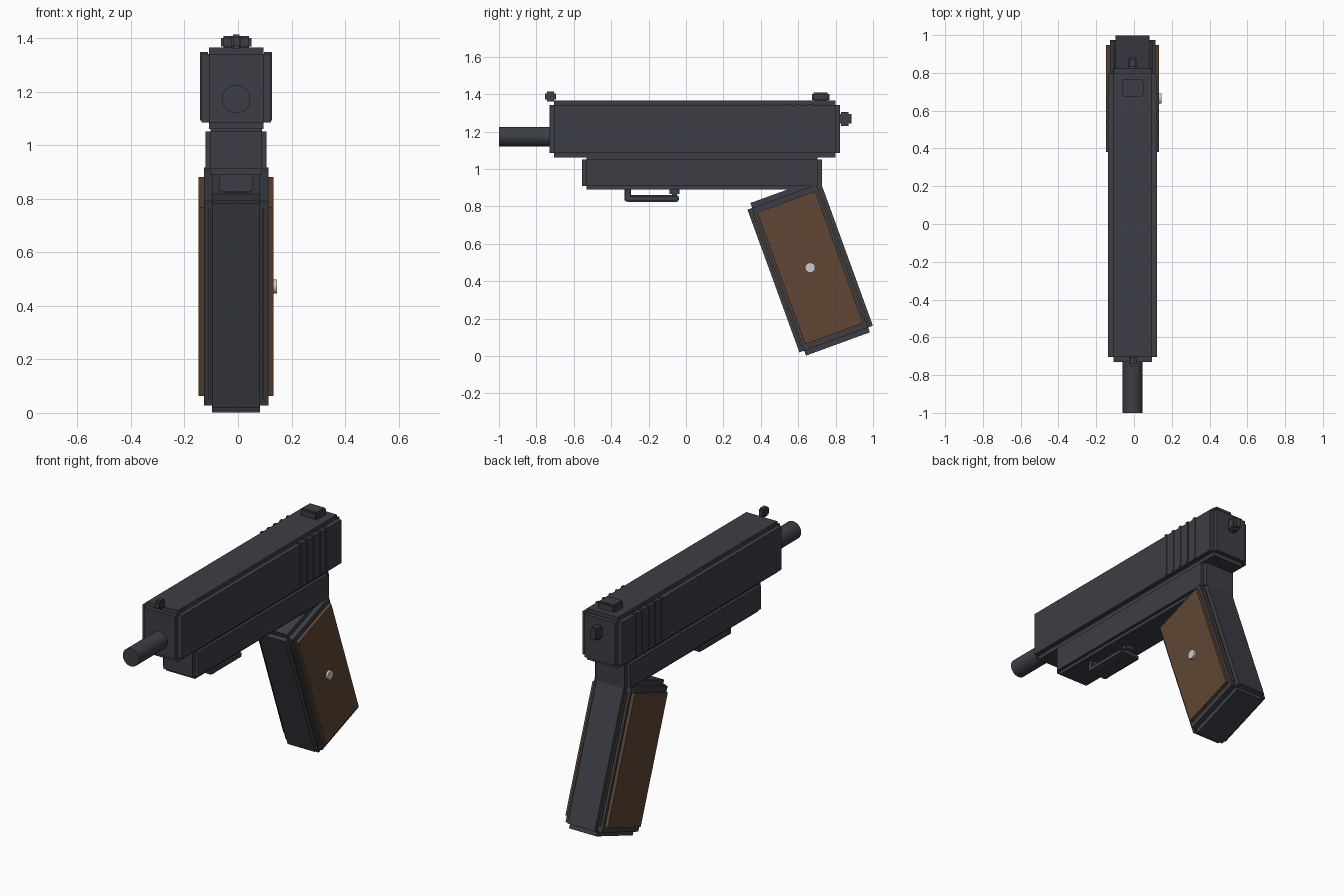
import bpy, bmesh, math
from mathutils import Vector, Matrix

if "Cube" in bpy.data.objects:
    bpy.data.objects.remove(bpy.data.objects["Cube"])

CX = -0.007                      # mid-plane of the body
TILT = Matrix.Rotation(math.radians(20), 4, 'X')
GRIP = Matrix.Translation((CX, 0.664, 0.472)) @ TILT


def material(name, rgb):
    m = bpy.data.materials.new(name)
    m.diffuse_color = (*rgb, 1)
    m.use_nodes = True
    m.node_tree.nodes["Principled BSDF"].inputs["Base Color"].default_value = m.diffuse_color
    return m


STEEL = material("dark_steel", (0.045, 0.049, 0.06))
WOOD = material("brown_wood", (0.115, 0.062, 0.035))
SILVER = material("silver", (0.6, 0.6, 0.6))


def finish(name, bm, mat, matrix):
    bmesh.ops.recalc_face_normals(bm, faces=bm.faces[:])
    me = bpy.data.meshes.new(name)
    bm.to_mesh(me)
    bm.free()
    me.materials.append(mat)
    ob = bpy.data.objects.new(name, me)
    bpy.context.collection.objects.link(ob)
    ob.matrix_world = matrix
    return ob


def block(name, lo, hi, step=None, mat=STEEL, matrix=Matrix.Translation((CX, 0, 0))):
    """Box from lo to hi; with step, every face is a raised plate, leaving notched edges."""
    lo, hi = Vector(lo), Vector(hi)
    step = Vector(step or (0, 0, 0))
    bm = bmesh.new()
    bmesh.ops.create_cube(bm, size=1)
    size = hi - lo - 2 * step
    bmesh.ops.transform(bm, verts=bm.verts[:],
                        matrix=Matrix.Translation((lo + hi) / 2) @ Matrix.Diagonal((*size, 1)))
    if step.length:
        bm.normal_update()
        plates = bmesh.ops.extrude_discrete_faces(bm, faces=bm.faces[:])["faces"]
        for f in plates:
            n = f.normal.copy()
            move = Vector(n[i] * step[i] for i in range(3))
            bmesh.ops.translate(bm, verts=f.verts[:], vec=move)
    return finish(name, bm, mat, matrix)


def rod(name, radius, length, mat, matrix, sides=32):
    bm = bmesh.new()
    bmesh.ops.create_cone(bm, cap_ends=True, segments=sides, radius1=radius,
                          radius2=radius, depth=length)
    ob = finish(name, bm, mat, matrix)
    for p in ob.data.polygons:
        p.use_smooth = len(p.vertices) == 4
    return ob


# Slide, frame and barrel
block("slide", (-0.13, -0.73, 1.06), (0.13, 0.823, 1.365), (0.028, 0.025, 0.024))
block("frame", (-0.114, -0.556, 0.891), (0.114, 0.727, 1.07), (0.018, 0.024, 0.019))
rod("barrel", 0.053, 0.4, STEEL,
    Matrix.Translation((CX, -0.8, 1.172)) @ Matrix.Rotation(math.pi / 2, 4, 'X'))

# Rear slide ribs on both sides
for i in range(5):
    y = 0.42 + 0.061 * i
    for side, s in (("left", -1), ("right", 1)):
        a, b = sorted((s * 0.105, s * 0.134))
        block(f"slide_rib_{side}_{i + 1}", (a, y - 0.009, 1.092), (b, y + 0.009, 1.347))

# Sights and hammer
block("front_sight", (-0.019, -0.754, 1.361), (0.019, -0.695, 1.414), (0.007, 0.012, 0.010))
block("rear_sight", (-0.057, 0.673, 1.362), (0.057, 0.767, 1.408), (0.009, 0.010, 0.007))
block("hammer", (-0.024, 0.815, 1.230), (0.024, 0.885, 1.305), (0.008, 0.015, 0.012))

# Trigger guard and trigger
block("guard_post", (-0.063, -0.328, 0.825), (0.063, -0.293, 0.9), (0.010, 0.005, 0.005))
block("guard_bar", (-0.063, -0.32, 0.823), (0.063, -0.037, 0.86), (0.012, 0.008, 0.008))
block("trigger", (-0.03, -0.088, 0.852), (0.03, -0.035, 0.91), (0.008, 0.012, 0.015))

# Raked grip, wooden panels and screw
block("grip", (-0.12, -0.209, -0.434), (0.12, 0.209, 0.434), (0.030, 0.027, 0.028), STEEL, GRIP)
for side, s in (("left", -1), ("right", 1)):
    a, b = sorted((s * 0.06, s * 0.14))
    block(f"grip_panel_{side}", (a, -0.191, -0.402), (b, 0.191, 0.402),
          (0.036, 0.026, 0.027), WOOD, GRIP)
rod("grip_screw", 0.027, 0.04, SILVER,
    GRIP @ Matrix.Translation((0.133, 0, 0)) @ Matrix.Rotation(math.pi / 2, 4, 'Y'), 24)
